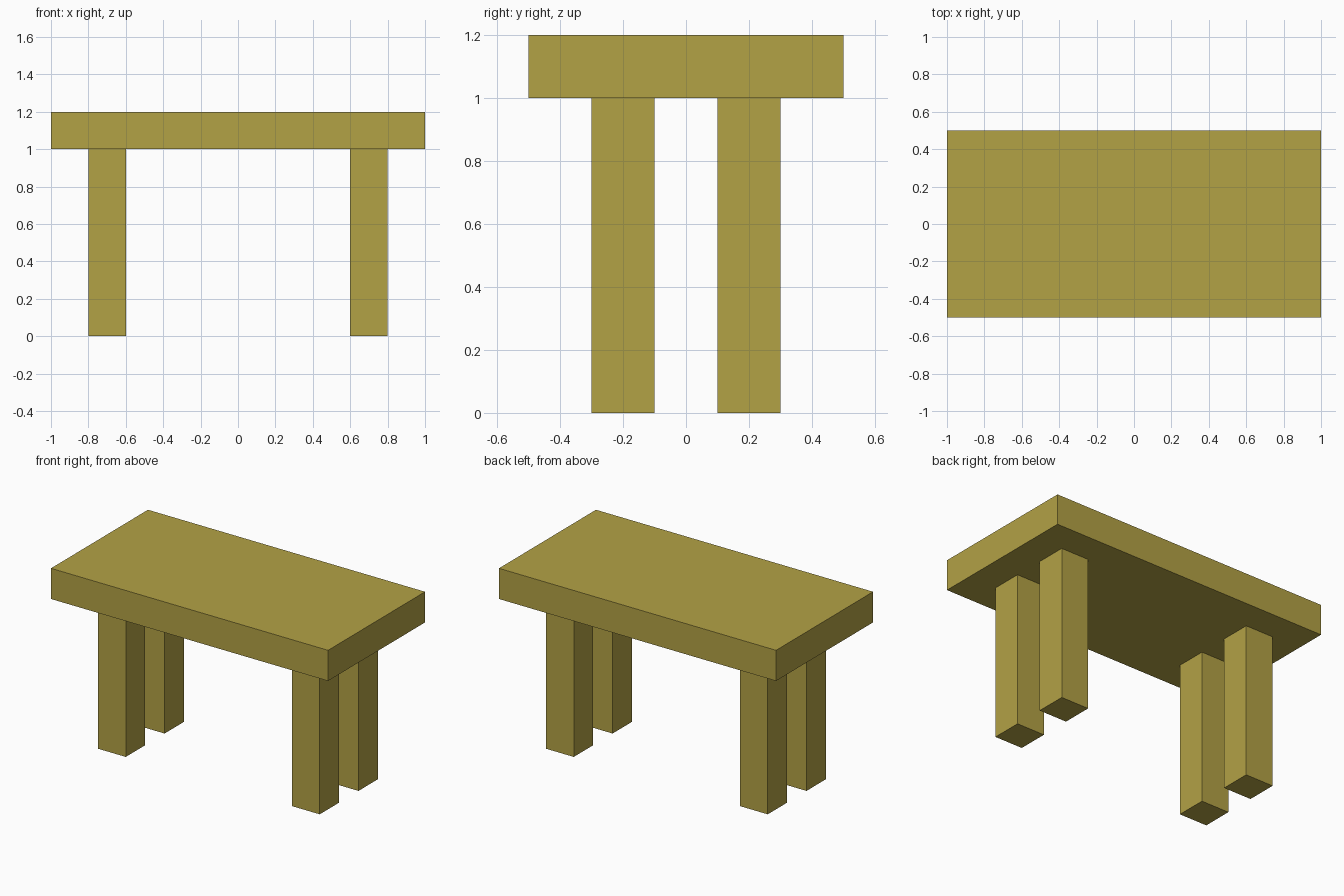
import bpy

if "Cube" in bpy.data.objects:
    bpy.data.objects.remove(bpy.data.objects["Cube"])

# Shared ochre wood colour
wood = bpy.data.materials.new("ochre_wood")
wood.diffuse_color = (0.45, 0.36, 0.06, 1)
wood.use_nodes = True
wood.node_tree.nodes["Principled BSDF"].inputs["Base Color"].default_value = wood.diffuse_color


def box(name, size, center):
    bpy.ops.mesh.primitive_cube_add(size=1, location=center)
    obj = bpy.context.object
    obj.name = name
    obj.scale = size
    bpy.ops.object.transform_apply(location=False, rotation=False, scale=True)
    obj.data.materials.append(wood)
    return obj


# Table top slab
box("table_top", (2.0, 1.0, 0.2), (0, 0, 1.1))

# Four square legs
for x_name, x in (("left", -0.7), ("right", 0.7)):
    for y_name, y in (("front", -0.2), ("back", 0.2)):
        box(f"{y_name}_{x_name}_leg", (0.2, 0.2, 1.0), (x, y, 0.5))
